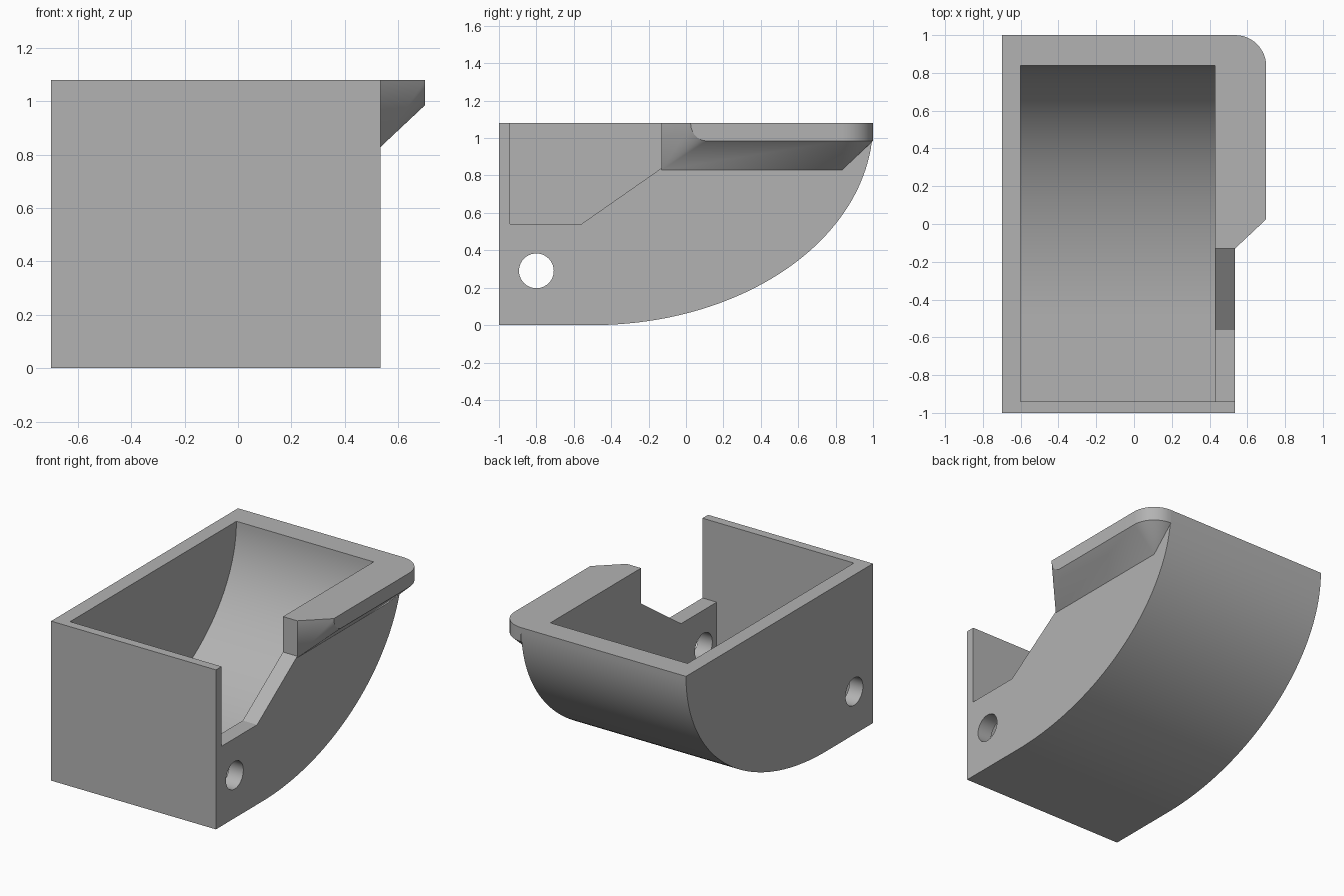
import bpy
import bmesh
from math import sin, cos, pi, radians
from mathutils import Vector

cube = bpy.data.objects.get("Cube")
if cube:
    bpy.data.objects.remove(cube, do_unlink=True)

TOP = 1.08
LEFT, RIGHT = -0.70, 0.535      # outer side faces of the bin
IN_LEFT, IN_RIGHT = -0.60, 0.428

grey = bpy.data.materials.new("plain grey")
grey.use_nodes = True
grey.diffuse_color = (0.45, 0.45, 0.45, 1)
grey.node_tree.nodes["Principled BSDF"].inputs["Base Color"].default_value = grey.diffuse_color


def make_object(name, bm):
    bmesh.ops.recalc_face_normals(bm, faces=bm.faces)
    mesh = bpy.data.meshes.new(name)
    bm.to_mesh(mesh)
    bm.free()
    mesh.materials.append(grey)
    obj = bpy.data.objects.new(name, mesh)
    bpy.context.collection.objects.link(obj)
    return obj


def extrude_x(name, profile, x0, x1):
    """Solid made by extruding a (y, z) profile along x."""
    bm = bmesh.new()
    face = bm.faces.new([bm.verts.new((x0, y, z)) for y, z in profile])
    geom = bmesh.ops.extrude_face_region(bm, geom=[face])["geom"]
    moved = [v for v in geom if isinstance(v, bmesh.types.BMVert)]
    bmesh.ops.translate(bm, vec=(x1 - x0, 0, 0), verts=moved)
    return make_object(name, bm)


def scoop(front, back, floor, top, steps=48):
    """Side profile: flat floor sweeping up a quarter ellipse to the back."""
    mid = -0.5
    arc = [(mid + (back - mid) * sin(a), TOP - (TOP - floor) * cos(a))
           for a in (i * pi / 2 / steps for i in range(steps + 1))]
    rim = [(back, top)] if top > TOP else []
    return [(front, floor)] + arc + rim + [(front, top)]


def smooth(obj):
    bpy.ops.object.select_all(action="DESELECT")
    obj.select_set(True)
    bpy.context.view_layer.objects.active = obj
    bpy.ops.object.shade_smooth_by_angle(angle=radians(25))


# Bin body, then cutters for the cavity, side notch and pivot hole
body = extrude_x("bin_body", scoop(-1, 1, 0, TOP), LEFT, RIGHT)
cavity = extrude_x("cavity_cutter", scoop(-0.94, 0.84, 0.1, 1.3), IN_LEFT, IN_RIGHT)
notch = extrude_x("notch_cutter",
                  [(-0.94, 0.54), (-0.56, 0.54), (-0.13, 0.84), (-0.13, 1.3), (-0.94, 1.3)],
                  0.3, 0.8)
circle = [(-0.8 + 0.093 * cos(i * pi / 20), 0.29 + 0.093 * sin(i * pi / 20)) for i in range(40)]
hole = extrude_x("pivot_hole_cutter", circle, -1, 1)

bpy.context.view_layer.objects.active = body
for cutter in (cavity, notch, hole):
    mod = body.modifiers.new(cutter.name, "BOOLEAN")
    mod.operation = "DIFFERENCE"
    mod.solver = "EXACT"
    mod.object = cutter
    bpy.ops.object.modifier_apply(modifier=mod.name)
    bpy.data.objects.remove(cutter, do_unlink=True)
smooth(body)

# Side lip: slanted underside, rounded back corner, chamfered front end
EDGE = 0.70
LIP_Z = 0.985
R = EDGE - RIGHT
points = [(RIGHT, -0.13, TOP), (RIGHT, -0.13, 0.83), (RIGHT, 1 - R, 0.83)]
for i in range(13):
    a = i / 12 * pi / 2
    x, y = RIGHT + R * cos(a), 1 - R + R * sin(a)
    points += [(x, y, TOP), (x, y, LIP_Z)]
    points.append((EDGE, 0.11 - 0.085 * cos(a), TOP - (TOP - LIP_Z) * sin(a)))
bm = bmesh.new()
for p in points:
    bm.verts.new(p)
bmesh.ops.remove_doubles(bm, verts=bm.verts, dist=0.0005)
bmesh.ops.convex_hull(bm, input=bm.verts)
bmesh.ops.dissolve_limit(bm, angle_limit=radians(0.5), verts=bm.verts, edges=bm.edges)
# Open the side that meets the bin wall
hidden = [f for f in bm.faces if all(abs(v.co.x - RIGHT) < 0.001 for v in f.verts)]
bmesh.ops.delete(bm, geom=hidden, context="FACES")
lip = make_object("side_lip", bm)
smooth(lip)
